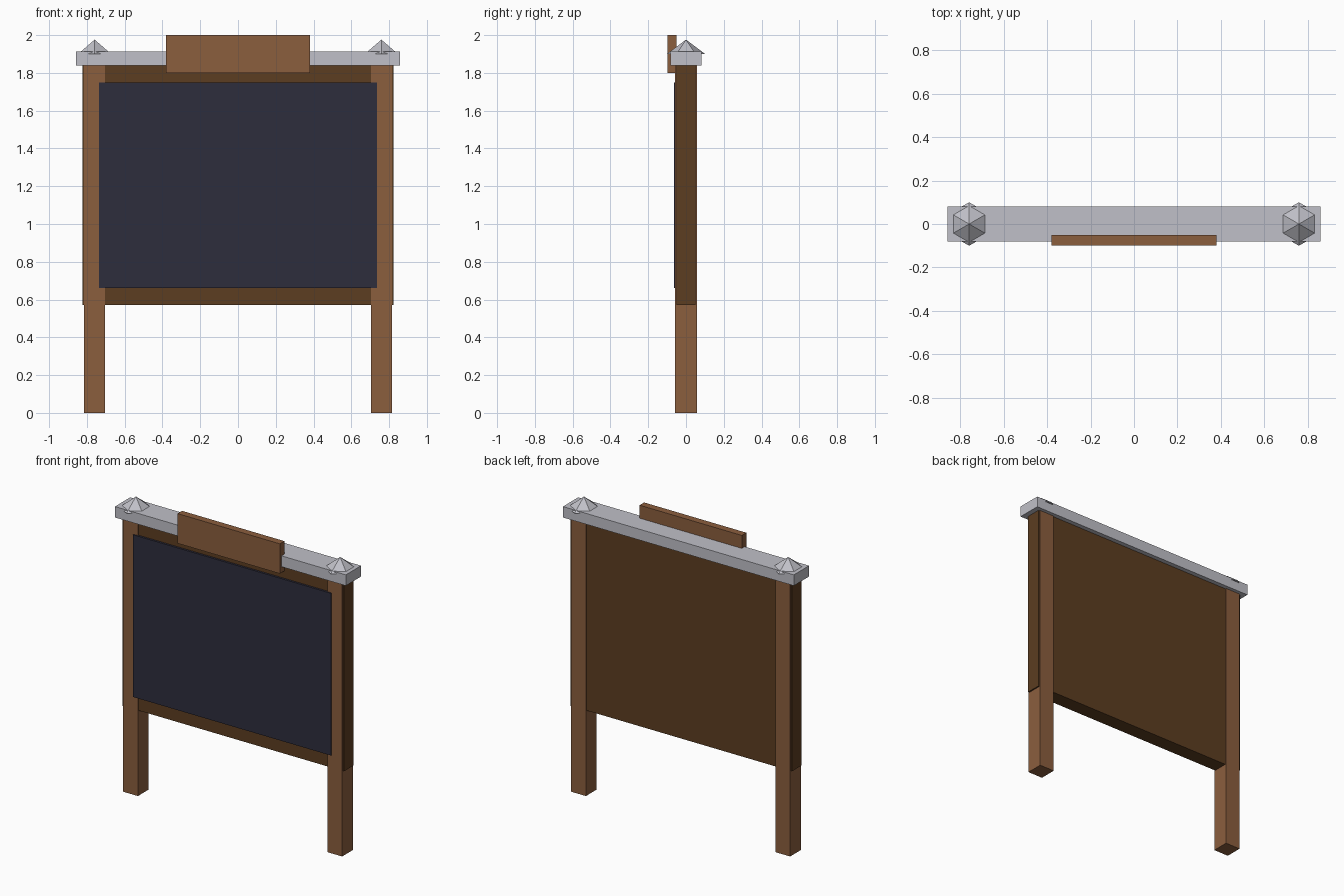
import bpy
import math

default = bpy.data.objects.get("Cube")
if default:
    bpy.data.objects.remove(default, do_unlink=True)


def material(name, rgb):
    mat = bpy.data.materials.new(name)
    mat.use_nodes = True
    colour = (*rgb, 1.0)
    mat.diffuse_color = colour
    mat.node_tree.nodes["Principled BSDF"].inputs["Base Color"].default_value = colour
    return mat


wood = material("warm wood", (0.258, 0.112, 0.048))
dark_wood = material("dark wood", (0.107, 0.047, 0.015))
slate = material("slate", (0.027, 0.026, 0.046))
metal = material("pale metal", (0.53, 0.53, 0.58))


def box(name, x, y, z, mat):
    """Box between (min, max) pairs on each axis."""
    spans = (x, y, z)
    bpy.ops.mesh.primitive_cube_add(size=1, location=[(a + b) / 2 for a, b in spans])
    obj = bpy.context.object
    obj.name = name
    obj.scale = [b - a for a, b in spans]
    bpy.ops.object.transform_apply(location=False, rotation=False, scale=True)
    obj.data.materials.append(mat)
    return obj


# Board, writing surface, top rail and header sign
box("back_board", (-0.823, 0.823), (-0.05, 0.05), (0.572, 1.85), dark_wood)
box("writing_surface", (-0.735, 0.735), (-0.064, -0.05), (0.66, 1.75), slate)
box("top_rail", (-0.858, 0.858), (-0.081, 0.081), (1.84, 1.913), metal)
box("header_sign", (-0.38, 0.38), (-0.098, -0.05), (1.8, 2.0), wood)

# Posts and six-sided finials, slightly sunk into the rail
for side, sign in (("left", 1), ("right", -1)):
    post_x = sign * 0.759
    box(side + "_post", (post_x - 0.055, post_x + 0.055), (-0.057, 0.057), (0, 1.85), wood)
    bpy.ops.mesh.primitive_cone_add(vertices=6, radius1=0.1, radius2=0, depth=0.075,
                                    location=(post_x, 0, 1.9385))
    finial = bpy.context.object
    finial.name = side + "_finial"
    finial.data.materials.append(metal)
